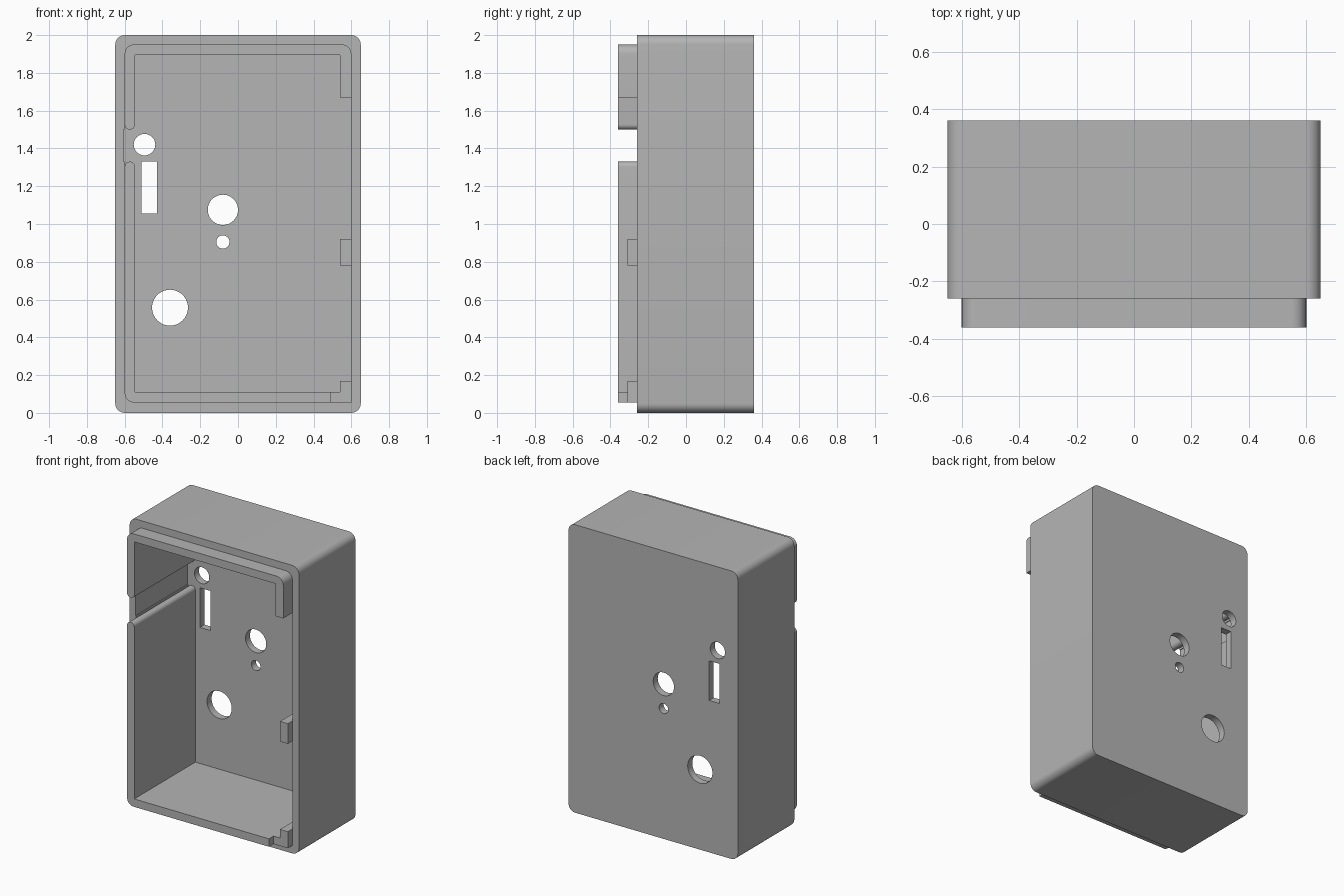
import bpy
import bmesh
from math import cos, sin, pi, radians
from mathutils import Vector

if "Cube" in bpy.data.objects:
    bpy.data.objects.remove(bpy.data.objects["Cube"], do_unlink=True)

grey = bpy.data.materials.new("plain grey plastic")
grey.use_nodes = True
grey.diffuse_color = (0.46, 0.46, 0.46, 1)
grey.node_tree.nodes["Principled BSDF"].inputs["Base Color"].default_value = grey.diffuse_color

FRONT, BACK = -0.26, 0.36      # shell depth
LIP, STEP = -0.36, -0.31       # front of the lip and of the lower catches
FLOOR = 0.31                   # inner face of the back plate


def fillet(corners, steps=8):
    """Outline from square corners (x, z, radius)."""
    points = []
    for i, (x, z, r) in enumerate(corners):
        p = Vector((x, z))
        if r == 0:
            points.append(p)
            continue
        u = (Vector(corners[i - 1][:2]) - p).normalized()
        v = (Vector(corners[(i + 1) % len(corners)][:2]) - p).normalized()
        centre = p + (u + v) * r
        for k in range(steps + 1):
            t = k / steps * pi / 2
            points.append(centre - (v * cos(t) + u * sin(t)) * r)
    return points


def circle(x, z, r, n=48):
    return [Vector((x + r * cos(2 * pi * k / n), z + r * sin(2 * pi * k / n))) for k in range(n)]


def rect(x0, x1, z0, z1, r=0):
    return fillet([(x0, z0, r), (x1, z0, r), (x1, z1, r), (x0, z1, r)])


def prism(name, outline, y0, y1):
    """Outline in the x-z plane, extruded from y0 to y1."""
    bm = bmesh.new()
    face = bm.faces.new([bm.verts.new((p.x, y0, p.y)) for p in outline])
    ext = bmesh.ops.extrude_face_region(bm, geom=[face])
    moved = [g for g in ext["geom"] if isinstance(g, bmesh.types.BMVert)]
    bmesh.ops.translate(bm, verts=moved, vec=(0, y1 - y0, 0))
    bmesh.ops.recalc_face_normals(bm, faces=bm.faces)
    mesh = bpy.data.meshes.new(name)
    bm.to_mesh(mesh)
    bm.free()
    mesh.materials.append(grey)
    obj = bpy.data.objects.new(name, mesh)
    bpy.context.collection.objects.link(obj)
    return obj


def activate(obj):
    bpy.ops.object.select_all(action="DESELECT")
    obj.select_set(True)
    bpy.context.view_layer.objects.active = obj


def cut(obj, cutter):
    activate(obj)
    mod = obj.modifiers.new("cut", "BOOLEAN")
    mod.operation, mod.solver, mod.object = "DIFFERENCE", "EXACT", cutter
    bpy.ops.object.modifier_apply(modifier=mod.name)
    bpy.data.objects.remove(cutter, do_unlink=True)


# Outer shell, hollowed from the front
shell = prism("shell", rect(-0.65, 0.65, 0, 2, 0.05), FRONT, BACK)
cavity = fillet([(-0.6, 0.055, 0.05), (0.6, 0.055, 0), (0.6, 1.95, 0.05), (-0.6, 1.95, 0.05)])
cut(shell, prism("cavity_cutter", cavity, FRONT - 0.1, FLOOR))
# Shallow recess in the left wall behind the lip gap
cut(shell, prism("recess_cutter", rect(-0.605, -0.58, 1.33, 1.5), FRONT - 0.1, FLOOR - 0.001))

# Openings through the back plate
openings = [circle(-0.495, 1.42, 0.057), circle(-0.08, 1.075, 0.08),
            circle(-0.08, 0.905, 0.035), circle(-0.36, 0.557, 0.095),
            rect(-0.51, -0.43, 1.055, 1.33)]
for outline in openings:
    cut(shell, prism("opening_cutter", outline, FLOOR - 0.1, BACK + 0.1))

# Inner lining whose front edge forms the lip
upper = fillet([(-0.6, 1.5, 0.027), (-0.6, 1.95, 0.05), (0.6, 1.95, 0.05), (0.6, 1.67, 0),
                (0.54, 1.67, 0), (0.54, 1.895, 0), (-0.545, 1.895, 0), (-0.545, 1.5, 0.027)])
lower = fillet([(-0.6, 1.33, 0.027), (-0.545, 1.33, 0.027), (-0.545, 0.11, 0),
                (0.49, 0.11, 0), (0.49, 0.055, 0), (-0.6, 0.055, 0.05)])
corner = fillet([(0.49, 0.055, 0), (0.6, 0.055, 0), (0.6, 0.17, 0),
                 (0.54, 0.17, 0), (0.54, 0.11, 0), (0.49, 0.11, 0)])
parts = [shell,
         prism("upper_lining", upper, LIP, FLOOR),
         prism("lower_lining", lower, LIP, FLOOR),
         prism("corner_catch", corner, STEP, FLOOR),
         prism("side_catch", rect(0.54, 0.6, 0.78, 0.92), STEP, FLOOR)]

for part in parts:
    activate(part)
    bpy.ops.object.shade_smooth_by_angle(angle=radians(30))
